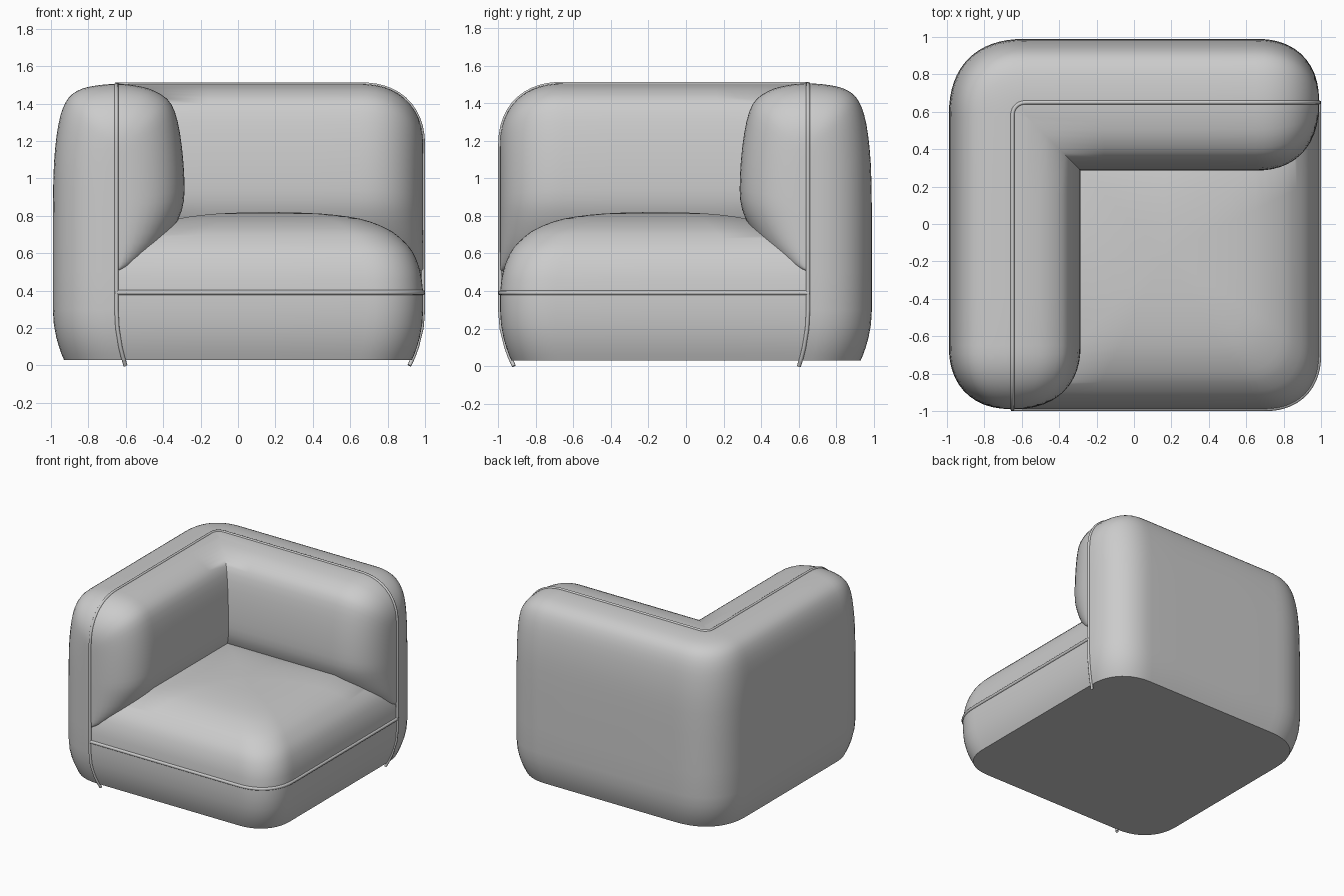
import bpy, bmesh, math
from mathutils import Vector

if "Cube" in bpy.data.objects:
    bpy.data.objects.remove(bpy.data.objects["Cube"])

E = 0.99        # half extent of the upholstery
SEAM = 0.34     # seam distance from the outer face
R = 0.34        # rounding of the arm ends
RC = 0.42       # rounding of the outer back corner


def taper(x, y, z):
    # bottom edge tucks inwards
    k = 1 - 0.06 * (max(0, 0.3 - z) / 0.27) ** 2
    return Vector((x * k, y * k, z))


def spline(pts, n=3):
    # smooth curve through the given points
    out = []
    for i in range(len(pts) - 1):
        p = [Vector(pts[max(0, min(len(pts) - 1, i + j))]) for j in (-1, 0, 1, 2)]
        for s in range(n):
            t = s / n
            out.append(0.5 * (2 * p[1] + (p[2] - p[0]) * t
                       + (2 * p[0] - 5 * p[1] + 4 * p[2] - p[3]) * t * t
                       + (3 * p[1] - p[0] - 3 * p[2] + p[3]) * t ** 3))
    return out + [Vector(pts[-1])]


def superarc(a, n=2.4):
    return math.cos(a) ** (2 / n), math.sin(a) ** (2 / n)


def skin(name, rings, closed, cap=False):
    # join rows of points into a smooth surface
    bm = bmesh.new()
    rows = [[bm.verts.new(p) for p in r] for r in rings]
    n = len(rows[0])
    for a, b in zip(rows, rows[1:]):
        for i in range(n if closed else n - 1):
            j = (i + 1) % n
            bm.faces.new((a[i], a[j], b[j], b[i]))
    if cap:
        bm.faces.new(rows[0])
        bm.faces.new(rows[-1])
    bmesh.ops.remove_doubles(bm, verts=bm.verts, dist=0.0005)
    bmesh.ops.recalc_face_normals(bm, faces=bm.faces)
    me = bpy.data.meshes.new(name)
    bm.to_mesh(me)
    bm.free()
    ob = bpy.data.objects.new(name, me)
    bpy.context.collection.objects.link(ob)
    bpy.ops.object.select_all(action='DESELECT')
    ob.select_set(True)
    bpy.context.view_layer.objects.active = ob
    bpy.ops.object.shade_smooth_by_angle(angle=math.radians(50))
    return ob


def piping(name, pts, radius):
    cu = bpy.data.curves.new(name, 'CURVE')
    cu.dimensions = '3D'
    cu.bevel_depth = radius
    cu.bevel_resolution = 2
    cu.use_fill_caps = True
    sp = cu.splines.new('POLY')
    sp.points.add(len(pts) - 1)
    for q, p in zip(sp.points, pts):
        q.co = (*p, 1)
    sp.use_smooth = True
    bpy.context.collection.objects.link(bpy.data.objects.new(name, cu))


def mirrored(p):
    # reflection across the diagonal that swaps the arm and the back
    return Vector((-p.y, -p.x, p.z))


def end_point(u, z, d):
    # cross-section point shrunk towards the seam near the arm end
    t = max(0, 1 - d / R)
    k = (1 - t ** 2.3) ** (1 / 2.3)
    u = SEAM + (u - SEAM) * k
    if z > 0.8:
        z = 0.8 + (z - 0.8) * (1 - (1 - k) * 0.48)
    return taper(-E + u, -E + d, z)


def corner_point(u, z, a):
    if u >= RC:
        return taper(-E + u, E - u, z)
    c, s = superarc(a)
    return taper(-E + RC - (RC - u) * c, E - RC + (RC - u) * s, z)


ends = [R * (1 - math.cos(i / 12 * math.pi / 2)) for i in range(13)]
ends += [0.6, 0.9, 1.15]
angles = [i / 8 * math.pi / 4 for i in range(9)]

# arm and back: one puffy cross-section swept round the corner
profile = [Vector((0, z)) for z in (0.03, 0.06, 0.1, 0.15, 0.22, 0.3, 0.5)]
profile += spline([(0, 0.8), (0.006, 1.08), (0.03, 1.29), (0.07, 1.41),
                   (0.13, 1.468), (0.22, 1.495), (SEAM, 1.505), (0.45, 1.495),
                   (0.55, 1.465), (0.635, 1.395), (0.68, 1.24), (0.703, 1.0),
                   (0.69, 0.83), (0.6, 0.655), (0.5, 0.555), (0.42, 0.518), (SEAM, 0.505)])
profile += [Vector((SEAM, z)) for z in (0.3, 0.15, 0.03)]
half = [[end_point(u, z, d) for u, z in profile] for d in ends]
half += [[corner_point(u, z, a) for u, z in profile] for a in angles]
skin("arm_and_back", half + [[mirrored(p) for p in r] for r in half[-2::-1]], True)

# piping along the arm and back seam, down to the floor at both ends
pipe = [taper(-E + SEAM, -E, z) for z in (0, 0.05, 0.1, 0.2, 0.3, 0.7)]
pipe += [end_point(SEAM, 1.503, d) for d in ends]
pipe += [corner_point(SEAM, 1.503, a) for a in angles]
piping("back_piping", pipe + [mirrored(p) for p in pipe[-2::-1]], 0.011)


# seat: stacked square outlines, rounded at the free front corner
def outline(h, z):
    r = 0.3 * h / 0.825
    pts = [(-h, -h), (-0.5 * h, -h), (0, -h)]
    for i in range(15):
        c, s = superarc(math.pi / 2 * (1 - i / 14), 2.3)
        pts.append((h - r + r * c, -h + r - r * s))
    pts += [(h, 0), (h, 0.5 * h), (h, h), (0, h), (-h, h), (-h, 0)]
    return [taper(x + 0.165, y - 0.165, z) for x, y in pts]


sides = [(0, z) for z in (0.03, 0.06, 0.1, 0.15, 0.22, 0.3)]
sides += spline([(0, 0.39), (0.015, 0.5), (0.055, 0.605), (0.12, 0.68), (0.2, 0.735),
                 (0.34, 0.785), (0.55, 0.812), (0.8, 0.82)], 3)
skin("seat", [outline(0.825 - i, z) for i, z in sides], True, cap=True)

# piping round the seat front
piping("seat_piping", outline(0.823, 0.39)[:21], 0.013)
